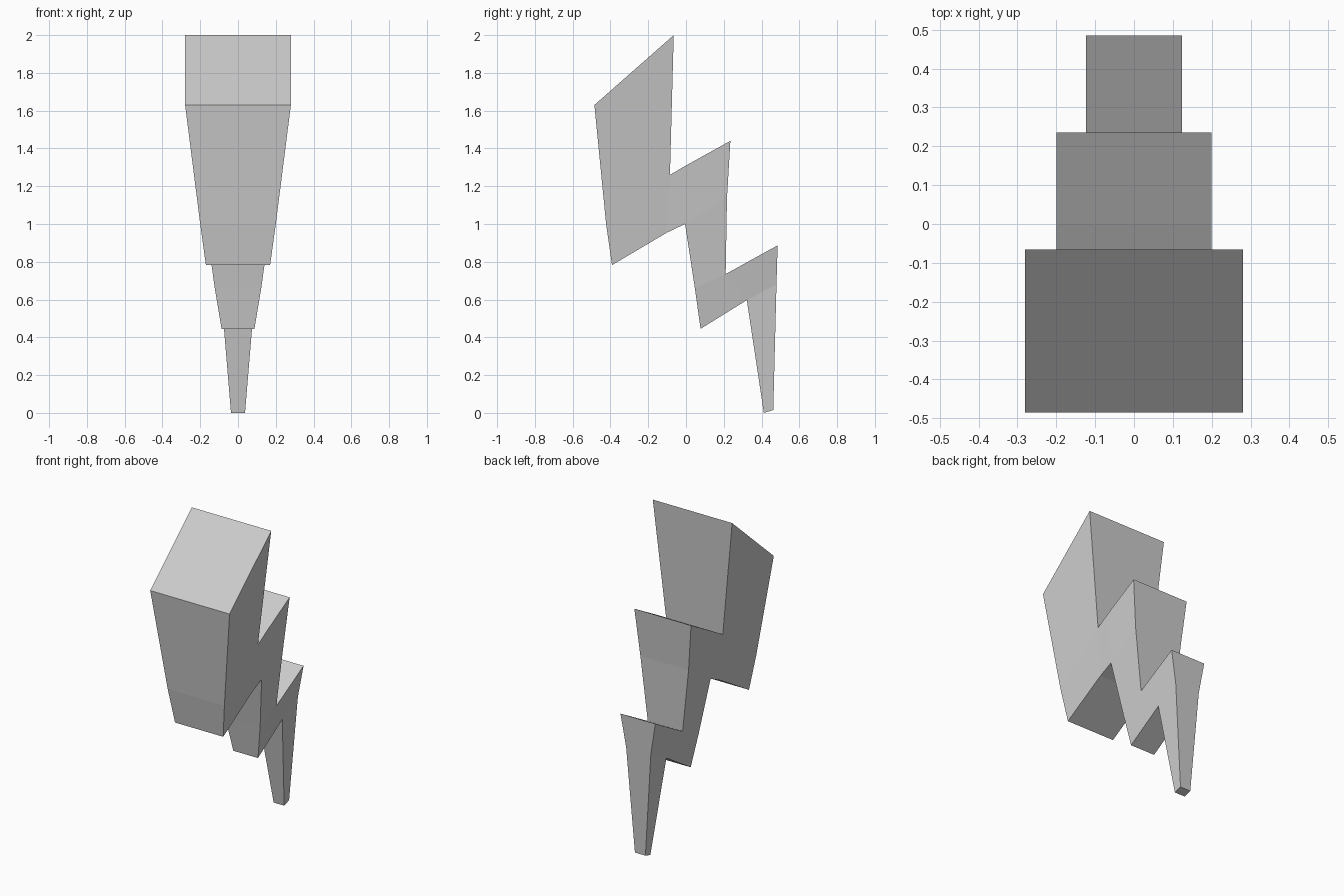
import bpy
import bmesh

if "Cube" in bpy.data.objects:
    bpy.data.objects.remove(bpy.data.objects["Cube"])

# Zigzag outline seen from the side: name -> (y, z, half width)
points = {
    "A": (-0.485, 1.63, 0.28), "B": (-0.065, 2.0, 0.28),
    "D": (-0.085, 1.26, 0.20), "G": (0.0, 1.31, 0.20),
    "T": (0.235, 1.44, 0.20), "U": (0.217, 1.14, 0.17),
    "V": (0.21, 0.735, 0.123), "Z": (0.485, 0.887, 0.123),
    "Q": (0.479, 0.68, 0.087), "R": (0.462, 0.015, 0.037),
    "S": (0.412, 0.0, 0.037), "X": (0.322, 0.597, 0.087),
    "Y": (0.077, 0.445, 0.087), "W": (0.047, 0.66, 0.123),
    "H": (-0.005, 1.0, 0.17), "F": (-0.10, 0.955, 0.17),
    "E": (-0.392, 0.782, 0.17), "C": (-0.423, 1.0, 0.20),
}
# Panels that fill each side, from the wide top to the thin tip
panels = ["ABDC", "CDFE", "DGHF", "GTUH", "HUVW", "WVXY", "VZQX", "XQRS"]

bm = bmesh.new()
left = {k: bm.verts.new((-w, y, z)) for k, (y, z, w) in points.items()}
right = {k: bm.verts.new((w, y, z)) for k, (y, z, w) in points.items()}

# Mirrored side panels
for side in (left, right):
    for panel in panels:
        bm.faces.new([side[k] for k in panel])

# Rim joining both sides
names = list(points)
for a, b in zip(names, names[1:] + names[:1]):
    bm.faces.new((left[a], left[b], right[b], right[a]))

bmesh.ops.recalc_face_normals(bm, faces=bm.faces)
mesh = bpy.data.meshes.new("lightning_bolt")
bm.to_mesh(mesh)
bm.free()
bpy.context.collection.objects.link(bpy.data.objects.new("lightning_bolt", mesh))
